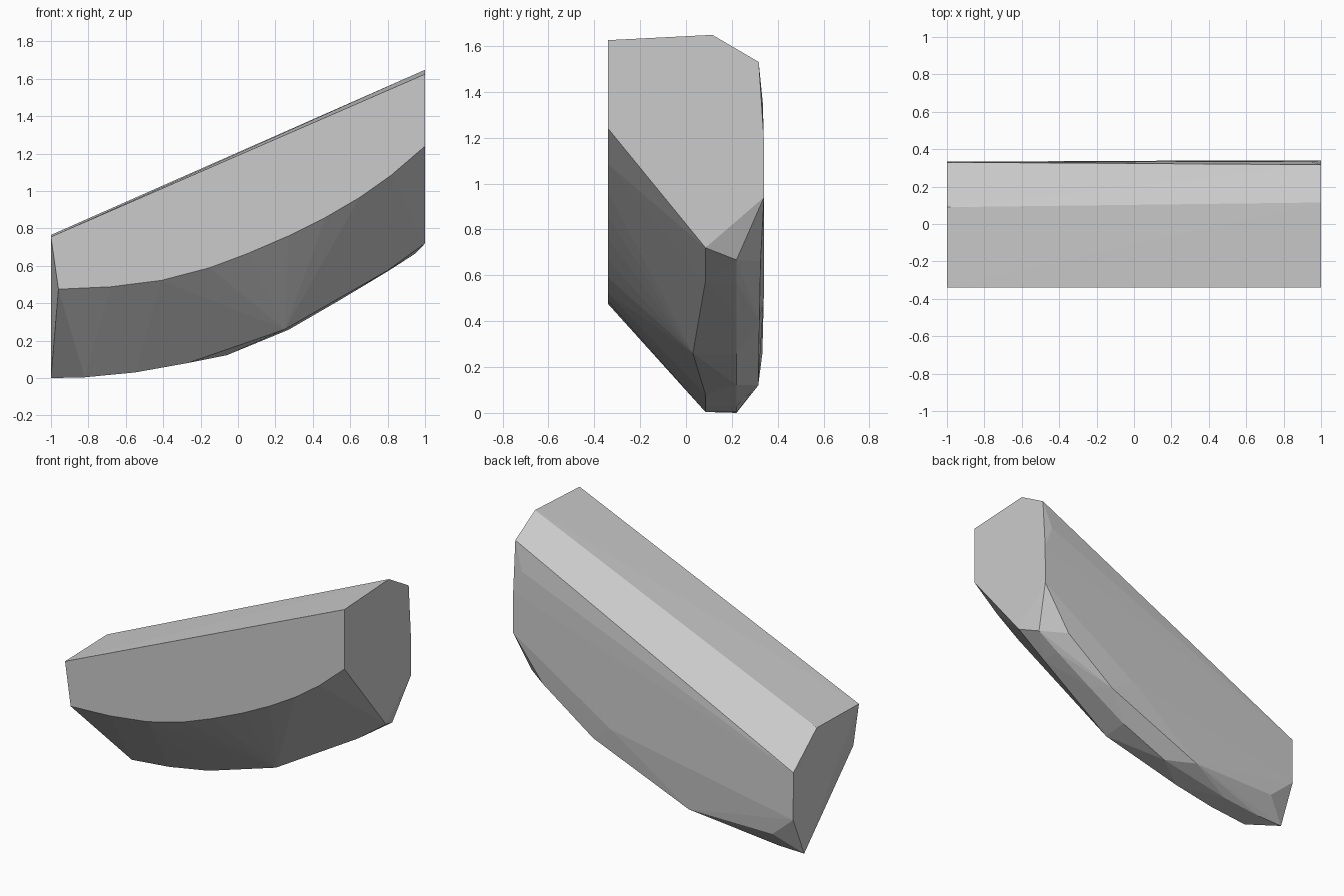
import bpy
import bmesh
import math

default_cube = bpy.data.objects.get("Cube")
if default_cube:
    bpy.data.objects.remove(default_cube, do_unlink=True)


def make_material(name, colour):
    material = bpy.data.materials.new(name)
    material.use_nodes = True
    material.diffuse_color = colour
    material.node_tree.nodes["Principled BSDF"].inputs["Base Color"].default_value = colour
    return material


def rail_at_depth(depth, profile):
    """Turn a side profile of (x, z) pairs into points on one depth plane."""
    return [(x, depth, z) for x, z in profile]


def make_faceted_block(name, rails, material):
    """Stretch a faceted skin over the rails that run along the block."""
    bm = bmesh.new()
    for rail in rails:
        for point in rail:
            bm.verts.new(point)
    hull = bmesh.ops.convex_hull(bm, input=bm.verts[:])
    inside = {item for item in hull["geom_interior"] + hull["geom_unused"]
              if isinstance(item, bmesh.types.BMVert)}
    bmesh.ops.delete(bm, geom=list(inside), context="VERTS")
    # Join the triangles that lie in one flat face
    bmesh.ops.dissolve_limit(bm, angle_limit=math.radians(0.5),
                             verts=bm.verts[:], edges=bm.edges[:])
    bmesh.ops.recalc_face_normals(bm, faces=bm.faces[:])

    mesh = bpy.data.meshes.new(name)
    bm.to_mesh(mesh)
    bm.free()
    mesh.materials.append(material)
    block = bpy.data.objects.new(name, mesh)
    bpy.context.collection.objects.link(block)
    return block


# Sloping top: front edge, ridge and rear bevel
top_front = rail_at_depth(-0.34, [(-1, 0.755), (1, 1.625)])
top_ridge = [(-1, 0.09, 0.765), (1, 0.115, 1.648)]
top_bevel = [(-1, 0.33, 0.565), (1, 0.317, 1.53)]

# Curved lower edge of the flat front
front_curve = rail_at_depth(-0.34, [
    (-0.96, 0.475), (-0.68, 0.488), (-0.41, 0.522), (-0.15, 0.59),
    (0.05, 0.665), (0.27, 0.76), (0.47, 0.86), (0.65, 0.965),
    (0.82, 1.085), (1, 1.24)])

# Front edge of the rocker-shaped keel
keel_front = [
    (-0.82, 0.085, 0.004), (-0.55, 0.085, 0.03), (-0.27, 0.085, 0.08),
    (0.25, 0.03, 0.26), (0.55, 0.075, 0.43), (0.8, 0.085, 0.575),
    (1, 0.085, 0.72)]

# Rear edge of the keel
keel_rear = rail_at_depth(0.22, [
    (-1, 0), (-0.82, 0.004), (-0.55, 0.03), (-0.06, 0.122),
    (0.27, 0.258), (0.55, 0.42), (0.8, 0.57), (0.95, 0.667)])

# Lower chamfer and shallow bulge of the rear
rear_chamfer = [
    (-0.84, 0.315, 0.12), (-0.24, 0.315, 0.12), (0.44, 0.32, 0.4),
    (0.8, 0.325, 0.66)]
rear_bulge = [
    (-1, 0.333, 0.26), (0.3, 0.339, 0.5), (1, 0.34, 0.94),
    (1, 0.339, 1.2), (0.94, 0.335, 1.35)]

stone = make_material("plain grey", (0.6, 0.6, 0.6, 1))
make_faceted_block(
    "curved_block",
    [top_front, top_ridge, top_bevel, front_curve,
     keel_front, keel_rear, rear_chamfer, rear_bulge],
    stone)
